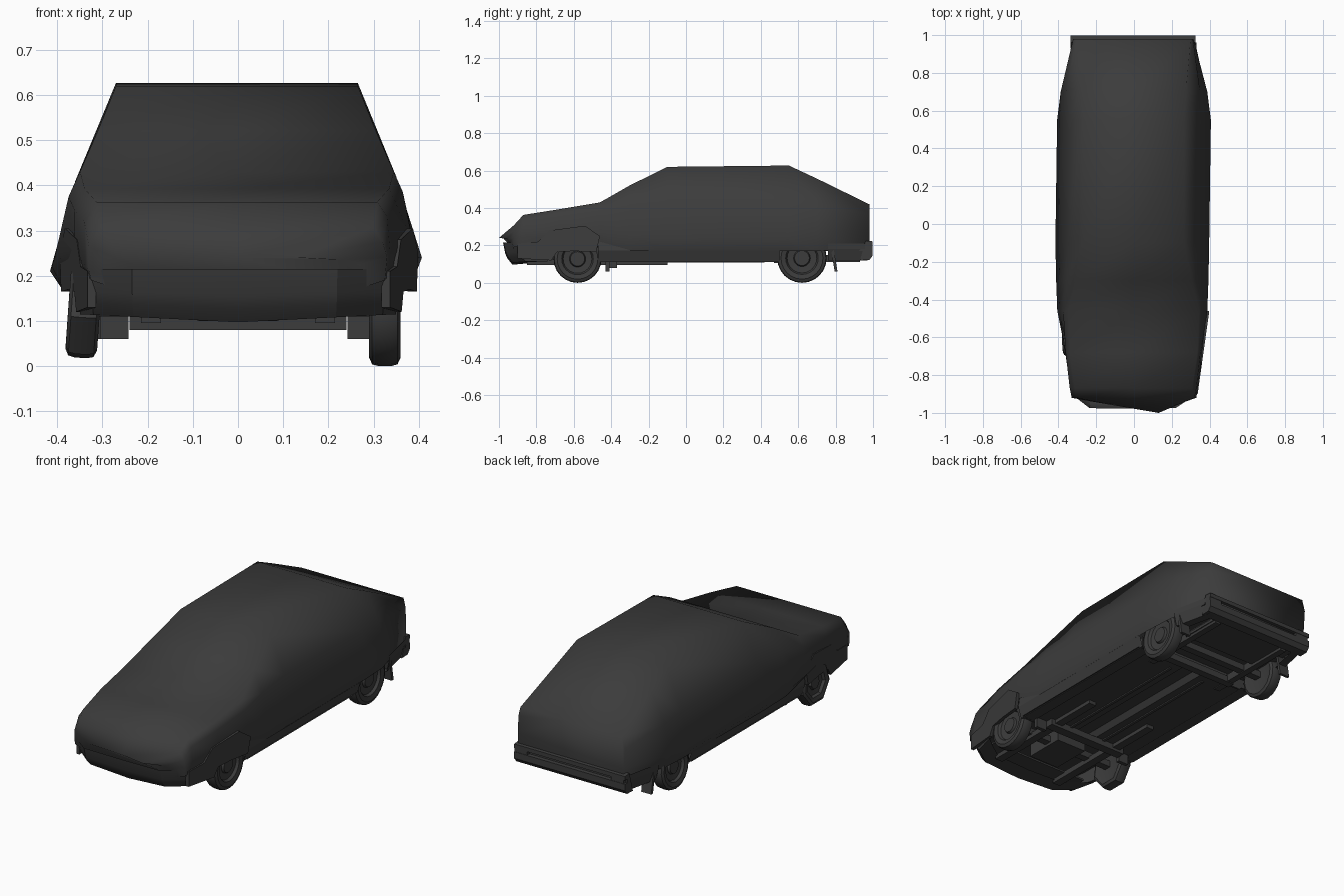
import bpy, bmesh, math
from mathutils import Matrix, Vector

if "Cube" in bpy.data.objects:
    bpy.data.objects.remove(bpy.data.objects["Cube"])

grey = bpy.data.materials.new("dark_grey")
grey.diffuse_color = (0.045, 0.045, 0.045, 1)
grey.use_nodes = True
grey.node_tree.nodes["Principled BSDF"].inputs["Base Color"].default_value = grey.diffuse_color


def finish(name, bm, smooth=None):
    me = bpy.data.meshes.new(name)
    bm.to_mesh(me)
    bm.free()
    me.materials.append(grey)
    ob = bpy.data.objects.new(name, me)
    bpy.context.collection.objects.link(ob)
    if smooth:
        bpy.ops.object.select_all(action='DESELECT')
        ob.select_set(True)
        bpy.context.view_layer.objects.active = ob
        bpy.ops.object.shade_smooth_by_angle(angle=math.radians(smooth))
    return ob


def loft(name, rows, smooth=None, caps=False):
    """Skin a list of equal-length point rows."""
    bm = bmesh.new()
    vs = [[bm.verts.new(p) for p in r] for r in rows]
    for a, b in zip(vs, vs[1:]):
        for i in range(len(a) - 1):
            bm.faces.new((a[i], a[i + 1], b[i + 1], b[i]))
    if caps:
        bm.faces.new(vs[0])
        bm.faces.new(vs[-1])
    bmesh.ops.recalc_face_normals(bm, faces=bm.faces[:])
    return finish(name, bm, smooth)


def box(name, x, y, z):
    bm = bmesh.new()
    bmesh.ops.create_cube(bm, size=1)
    for v in bm.verts:
        v.co = [(a + b) / 2 + (b - a) * c for (a, b), c in zip((x, y, z), v.co)]
    return finish(name, bm)


def pair(name, x, y, z):
    """Box on the right with its mirror on the left."""
    box("right_" + name, x, y, z)
    box("left_" + name, (-x[1], -x[0]), y, z)


def prism_x(name, pts, x0, x1, flare=0):
    """Side outline of (y, z) points extruded across x, flaring along y."""
    bm = bmesh.new()
    f = bm.faces.new([bm.verts.new((x0, y, z)) for y, z in pts])
    g = bmesh.ops.extrude_face_region(bm, geom=[f])["geom"]
    bmesh.ops.translate(bm, vec=(x1 - x0, 0, 0),
                        verts=[v for v in g if isinstance(v, bmesh.types.BMVert)])
    for v in bm.verts:
        v.co.x += flare * (v.co.y + .6)
    bmesh.ops.recalc_face_normals(bm, faces=bm.faces[:])
    return finish(name, bm)


# Upper body shell: y, roof z, then half widths and heights of roof, shoulder, belt, hem
SECTIONS = [
    (-0.985, .24, .13, .23, .235, .27, .225, .28, .175),
    (-0.92, .308, .30, .32, .275, .33, .24, .325, .19),
    (-0.87, .363, .308, .33, .33, .337, .25, .333, .20),
    (-0.68, .393, .335, .352, .355, .362, .26, .357, .235),
    (-0.46, .43, .345, .365, .385, .388, .27, .38, .22),
    (-0.30, .521, .305, .353, .41, .394, .25, .38, .175),
    (-0.10, .62, .265, .345, .43, .398, .24, .38, .17),
    (0.55, .627, .265, .35, .42, .407, .24, .38, .17),
    (0.70, .557, .275, .35, .41, .388, .27, .372, .17),
    (0.98, .42, .30, .312, .37, .315, .28, .312, .19)]


def nose_y(x):
    """Skewed nose line with its tip right of centre."""
    return -1 + ((.13 - x) * .17 if x < .13 else (x - .13) * .45)


rows = []
for y, zt, wt, ws, zs, wb, zb, wh, zh in SECTIONS:
    skew = .018 if -.5 < y < .2 else .0
    right = [(wt, zt), (ws, zs), (wb, zb), (wh, zh)]
    left = [(wt + .005, zt), (ws + .01, zs - .01),
            (wb + skew, zb - .03 if zb - .03 > zh else zb), (wh + skew * .5, zh)]
    prof = [(-w, z) for w, z in reversed(left)] + [(0, zt)] + right
    rows.append([(w, nose_y(w) + (.01 if z < .2 else 0) if y < -.95 else y, z)
                 for w, z in prof])
loft("body_shell", rows, smooth=85, caps=True)

# Front bumper apron with a shallow V lip
plan = [(-.355, -.74), (-.325, -.905), (-.235, -.975), (0, -.978),
        (.22, -.975), (.325, -.905), (.355, -.74)]
apron = []
for inset, z, dip in ((0, .215, 0), (.012, .165, .01), (.025, .14, .012),
                      (.05, .115, .018), (.14, .115, .01)):
    apron.append([(x * (1 - inset * .3), y + (inset if y < -.8 else 0),
                   z - dip * (1 - abs(x) / .36)) for x, y in plan])
loft("front_bumper", apron, smooth=25)
box("front_tray", (-.3, .3), (-.86, -.76), (.118, .128))

# Front fenders showing below the shell, arched over the wheels
FENDER = [(-.9, .13), (-.72, .12), (-.69, .165), (-.6, .17), (-.48, .165), (-.46, .25),
          (-.54, .305), (-.73, .28), (-.79, .22), (-.9, .21)]
prism_x("right_fender", FENDER, .360, .379, .14)
prism_x("left_fender", FENDER, -.375, -.356, -.14)

# Sills and rear quarters, tapering inward toward the ground
for s, side in ((1, "right"), (-1, "left")):
    loft(side + "_sill", [[(s * .372, y, z), (s * .381, y, .172), (s * .362, y, .112),
                           (s * .30, y, .11)]
                          for y, z in ((-.47, .24), (-.3, .2), (0, .19), (.5, .19))])
    loft(side + "_rear_quarter", [[(s * w, y, .21), (s * w, y, .18), (s * (w - .015), y, .12),
                                   (s * (w - .06), y, .12)]
                                  for y, w in ((.76, .368), (.97, .322))])

# Rear bumper with a recessed centre strip
prism_x("rear_bumper", [(.93, .12), (.98, .122), (.998, .145), (.998, .18), (.975, .18),
                        (.975, .2), (.998, .2), (.998, .222), (.96, .225)], -.335, .325)
pair("rear_bumper_end", (.25, .325), (.97, .996), (.175, .205))

# Floor with raised tunnel, and the pans above the axles
loft("floor", [[(-.37, y, .115), (-.06, y, .115), (-.04, y, .145), (.04, y, .145),
                (.06, y, .115), (.37, y, .115)] for y in (-.45, .48)])
box("front_pan", (-.33, .33), (-.88, -.45), (.19, .2))
box("rear_pan", (-.33, .33), (.48, .96), (.17, .18))
box("rear_lower_pan", (-.24, .24), (.7, .93), (.125, .14))
box("front_bulkhead", (-.35, .35), (-.455, -.445), (.11, .2))
box("rear_bulkhead", (-.35, .35), (.475, .485), (.11, .18))

# Chassis rails, crossmembers and axles
pair("front_rail", (.17, .215), (-.85, -.1), (.095, .125))
pair("rear_rail", (.2, .235), (.4, .93), (.11, .15))
pair("floor_rib", (.1, .115), (-.4, .42), (.108, .118))
box("front_crossmember", (-.24, .24), (-.42, -.37), (.08, .115))
box("engine_sump", (-.09, .09), (-.72, -.5), (.1, .19))
box("rear_crossmember", (-.24, .24), (.47, .51), (.105, .14))
box("front_axle", (-.31, .31), (-.6, -.56), (.115, .15))
box("rear_axle", (-.31, .31), (.6, .64), (.115, .15))

# Splash flaps
pair("front_flap", (.242, .305), (-.43, -.41), (.06, .125))
for s, side in ((1, "right"), (-1, "left")):
    a, b = sorted((s * .3, s * .36))
    prism_x(side + "_rear_flap", [(.775, .18), (.79, .18), (.81, .06), (.795, .06)], a, b)


# Wheels: tyre with rounded shoulders, dished rim and hub
def wheel(name, x, y, r, sides, half=.035, lean=0):
    prof = [(.0, .7), (.3, .7), (.34, .35), (.6, .45), (.66, .85), (.85, 1),
            (.97, .8), (1, .4), (1, -.4), (.97, -.8), (.85, -1), (.6, -.8), (0, -.8)]
    s = 1 if x > 0 else -1
    bm = bmesh.new()
    vs = [bm.verts.new((s * h * half, 0, q * r)) for q, h in prof]
    es = [bm.edges.new(e) for e in zip(vs, vs[1:])]
    bmesh.ops.spin(bm, geom=vs + es, axis=(1, 0, 0), cent=(0, 0, 0),
                   steps=sides, angle=math.tau)
    bmesh.ops.remove_doubles(bm, verts=bm.verts[:], dist=.0005)
    bmesh.ops.recalc_face_normals(bm, faces=bm.faces[:])
    bm.transform(Matrix.Translation(Vector((x, y, r))) @ Matrix.Rotation(lean, 4, 'Y'))
    return finish(name, bm, smooth=35)


wheel("right_front_wheel", .325, -.58, .128, 24)
wheel("right_rear_wheel", .325, .62, .132, 24)
left_rear = wheel("left_rear_wheel", -.34, .62, .12, 16, lean=math.radians(4))
left_front = wheel("left_front_wheel", -.34, -.58, .12, 7, lean=math.radians(4))
left_rear.location.z = .018
left_front.location.z = .014
